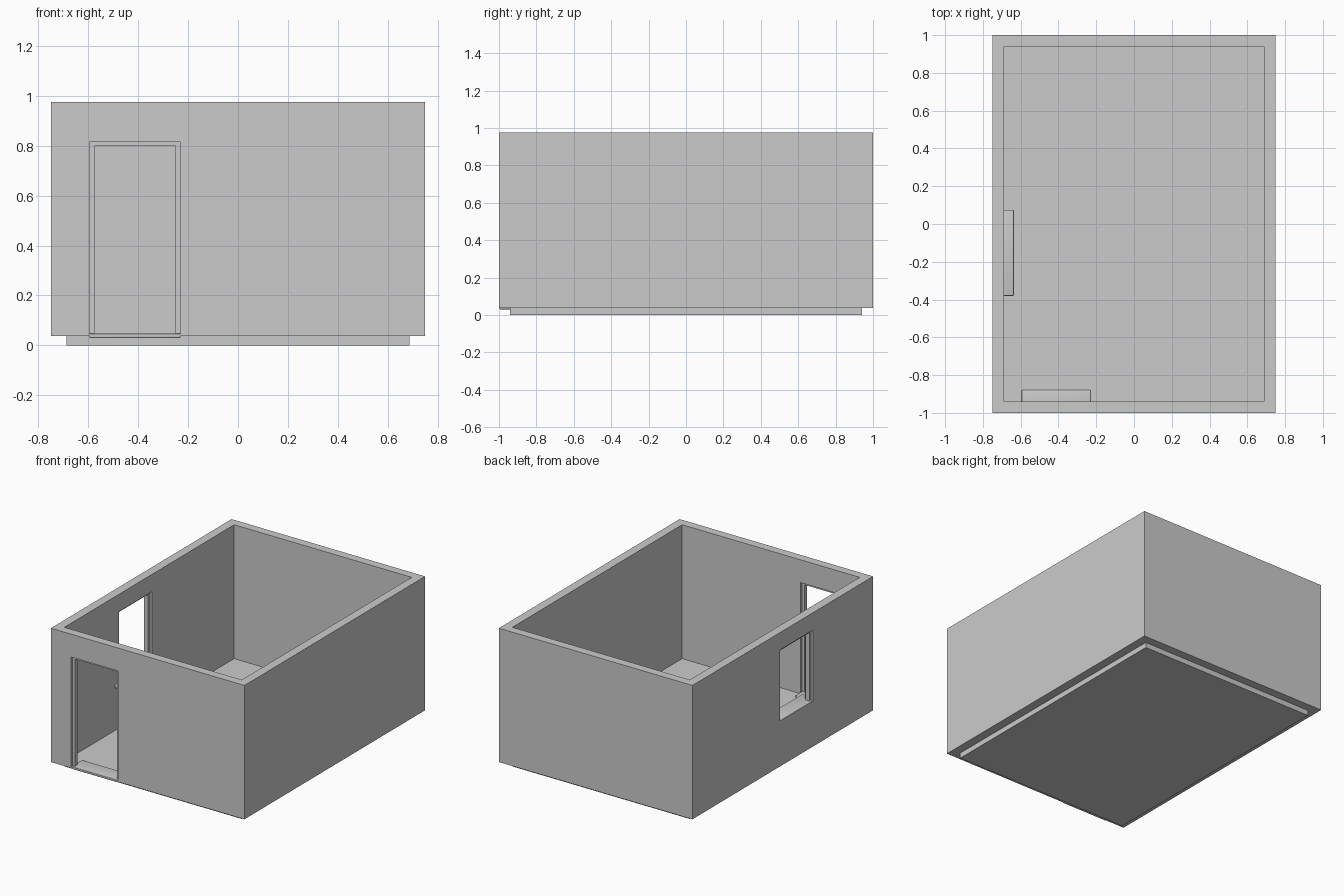
import bpy
from mathutils import Vector

if "Cube" in bpy.data.objects:
    bpy.data.objects.remove(bpy.data.objects["Cube"])


def box(name, lo, hi):
    """Box from its low corner to its high corner."""
    lo, hi = Vector(lo), Vector(hi)
    bpy.ops.mesh.primitive_cube_add(size=1, location=(lo + hi) / 2)
    ob = bpy.context.object
    ob.name = name
    ob.scale = hi - lo
    bpy.ops.object.transform_apply(location=False, rotation=False, scale=True)
    return ob


def cut(target, name, lo, hi):
    """Subtract a box from the target."""
    cutter = box(name, lo, hi)
    cutter.hide_render = True
    mod = target.modifiers.new(name, 'BOOLEAN')
    mod.operation = 'DIFFERENCE'
    mod.solver = 'EXACT'
    mod.object = cutter
    bpy.context.view_layer.objects.active = target
    bpy.ops.object.modifier_apply(modifier=mod.name)
    bpy.data.objects.remove(cutter)


def rounded(ob, width):
    """Soften the edges of a sill."""
    mod = ob.modifiers.new("rounding", 'BEVEL')
    mod.width = width
    mod.segments = 3
    bpy.context.view_layer.objects.active = ob
    bpy.ops.object.modifier_apply(modifier=mod.name)
    bpy.ops.object.shade_smooth_by_angle()


HX, HY = 0.75, 1.0          # outer half sizes
IX, IY = 0.688, 0.94        # inner half sizes
BASE, TOP = 0.037, 0.975
DOOR = (-0.595, -0.23, 0.045, 0.815)    # x range, z range
WIN = (-0.335, 0.03, 0.355, 0.853)      # y range, z range
T = 0.02                                # frame bar width

# floor slab
box("floor_slab", (-IX, -IY, 0), (IX, IY, BASE))

# walls with room, door and window openings
walls = box("walls", (-HX, -HY, BASE), (HX, HY, TOP))
cut(walls, "room_cutter", (-IX, -IY, -0.2), (IX, IY, 1.2))
cut(walls, "door_cutter", (DOOR[0], -1.1, DOOR[2]), (DOOR[1], -0.85, DOOR[3]))
cut(walls, "window_cutter", (-0.85, WIN[0], WIN[2]), (-0.6, WIN[1], WIN[3]))


def frame(name, opening, place):
    """Two jambs and a head; place maps (along, depth, z) to world."""
    a0, a1, z0, z1 = opening
    bars = {"left_jamb": (a0, a0 + T, z0, z1), "right_jamb": (a1 - T, a1, z0, z1),
            "head": (a0 + T, a1 - T, z1 - 0.016, z1)}
    for part, (b0, b1, c0, c1) in bars.items():
        box(f"{name}_{part}", place(b0, 0.015, c0), place(b1, 0.045, c1))


frame("door_frame", DOOR, lambda a, d, z: (a, -HY + d, z))
frame("window_frame", WIN, lambda a, d, z: (-HX + d, a, z))

# door threshold and window sill, both reaching into the room
rounded(box("door_threshold", (DOOR[0], -0.998, 0.03), (DOOR[1], -0.878, 0.048)), 0.005)
rounded(box("window_sill", (-0.748, -0.38, 0.335), (-0.636, 0.075, 0.359)), 0.005)
